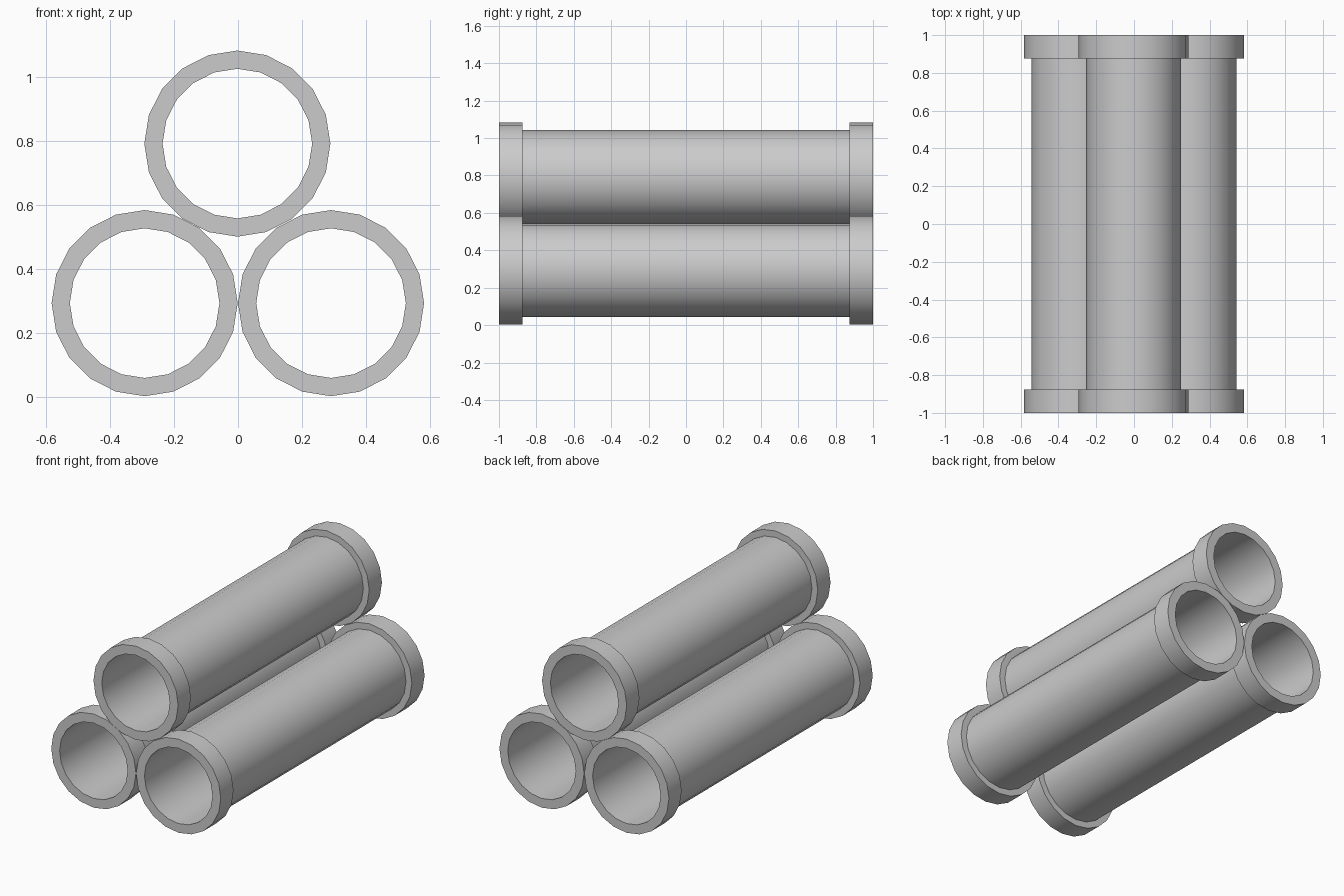
import bpy, bmesh, math

if "Cube" in bpy.data.objects:
    bpy.data.objects.remove(bpy.data.objects["Cube"])

SIDES = 20
# closed wall section: (radius, y)
PROFILE = [(0.234, -1.0), (0.291, -1.0), (0.291, -0.875), (0.251, -0.875),
           (0.251, 0.875), (0.291, 0.875), (0.291, 1.0), (0.234, 1.0)]


def pipe(name, x, z):
    # revolve the wall section around the y axis
    bm = bmesh.new()
    rings = []
    for i in range(SIDES):
        a = 2 * math.pi * i / SIDES
        rings.append([bm.verts.new((r * math.cos(a), y, r * math.sin(a)))
                      for r, y in PROFILE])
    n = len(PROFILE)
    for i in range(SIDES):
        a, b = rings[i], rings[(i + 1) % SIDES]
        for j in range(n):
            k = (j + 1) % n
            bm.faces.new((a[j], a[k], b[k], b[j]))
    bmesh.ops.recalc_face_normals(bm, faces=bm.faces)
    mesh = bpy.data.meshes.new(name)
    bm.to_mesh(mesh)
    bm.free()
    obj = bpy.data.objects.new(name, mesh)
    obj.location = (x, 0, z)
    bpy.context.collection.objects.link(obj)
    bpy.ops.object.select_all(action='DESELECT')
    obj.select_set(True)
    bpy.context.view_layer.objects.active = obj
    bpy.ops.object.shade_smooth_by_angle(angle=math.radians(30))


# stack of three flanged pipes
pipe("pipe_lower_left", -0.292, 0.293)
pipe("pipe_lower_right", 0.291, 0.293)
pipe("pipe_upper", -0.002, 0.792)
